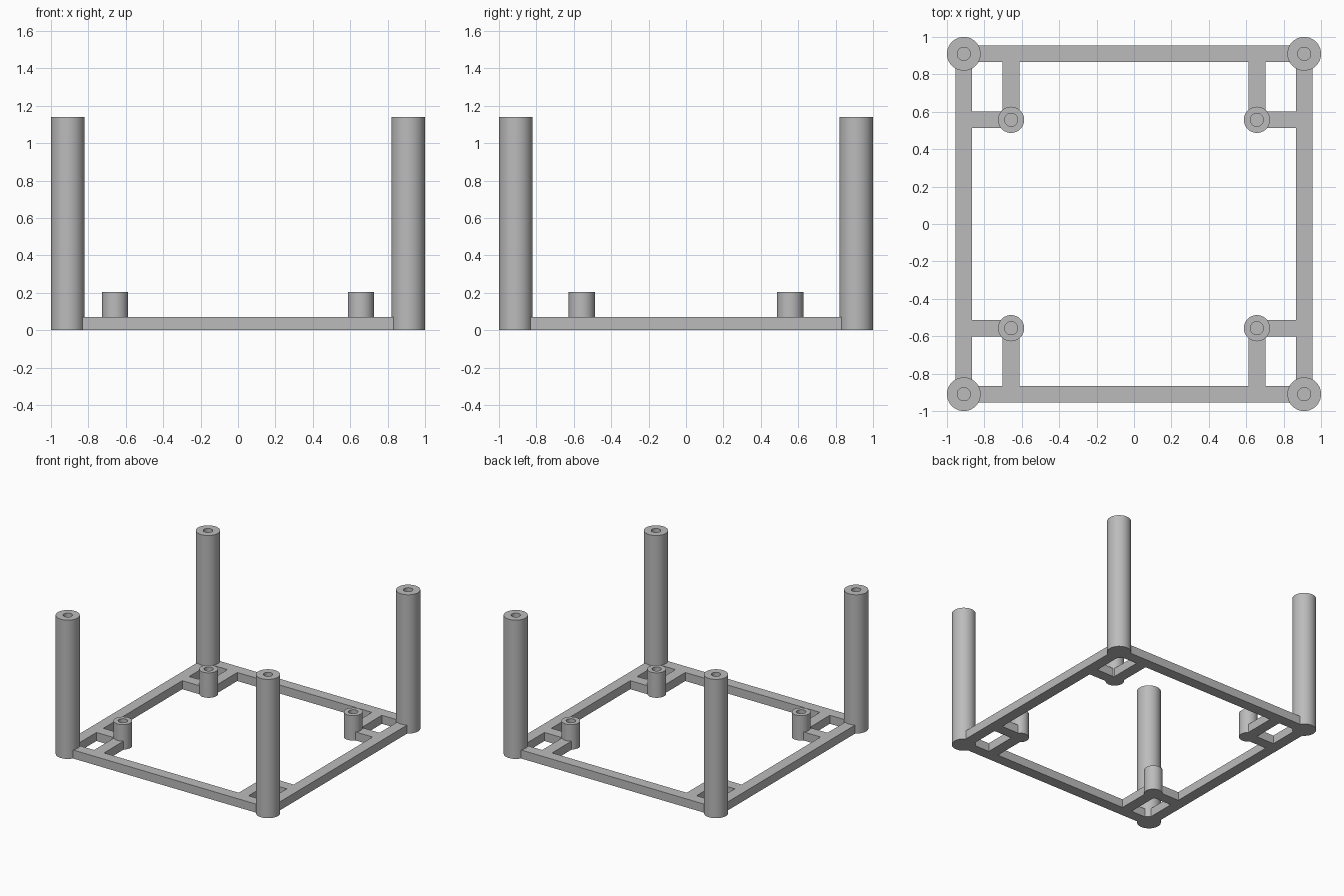
import bpy, bmesh, math

cube = bpy.data.objects.get("Cube")
if cube:
    bpy.data.objects.remove(cube, do_unlink=True)

# Shared sizes
POST = 0.91                   # corner post centre
STUB_X, STUB_Y = 0.657, 0.557  # standoff centre
HALF = 0.045                  # half of rail width
THICK = 0.07                  # rail thickness
BORE = 0.035                  # screw hole radius

grey = bpy.data.materials.new("plain_grey")
grey.use_nodes = True
colour = (0.5, 0.5, 0.5, 1)
grey.diffuse_color = colour
grey.node_tree.nodes["Principled BSDF"].inputs["Base Color"].default_value = colour


def finish(name, bm, mirror=False):
    """Turn a bmesh into an object, mirrored to all four corners on request."""
    bmesh.ops.recalc_face_normals(bm, faces=bm.faces)
    mesh = bpy.data.meshes.new(name)
    bm.to_mesh(mesh)
    bm.free()
    mesh.materials.append(grey)
    obj = bpy.data.objects.new(name, mesh)
    bpy.context.collection.objects.link(obj)
    bpy.ops.object.select_all(action="DESELECT")
    obj.select_set(True)
    bpy.context.view_layer.objects.active = obj
    bpy.ops.object.shade_smooth_by_angle(angle=math.radians(30))
    if mirror:
        mod = obj.modifiers.new("four_corners", "MIRROR")
        mod.use_axis = (True, True, False)
        mod.use_mirror_merge = False
    return obj


def hollow_post(name, x, y, radius, height, depth, sides=64):
    """Round post with a blind screw hole in its top, swept from a profile."""
    bm = bmesh.new()
    profile = [(radius, 0), (radius, height), (BORE, height), (BORE, height - depth)]
    rings = []
    for r, z in profile:
        angles = [2 * math.pi * i / sides for i in range(sides)]
        rings.append([bm.verts.new((x + r * math.cos(a), y + r * math.sin(a), z))
                      for a in angles])
    for low, high in zip(rings, rings[1:]):
        for i in range(sides):
            j = (i + 1) % sides
            bm.faces.new((low[i], low[j], high[j], high[i]))
    bm.faces.new(rings[0])
    bm.faces.new(rings[-1])
    return finish(name, bm, mirror=True)


def raise_faces(bm, faces, height):
    """Extrude flat faces upward into a solid."""
    result = bmesh.ops.extrude_face_region(bm, geom=faces, use_keep_orig=True)
    verts = [g for g in result["geom"] if isinstance(g, bmesh.types.BMVert)]
    bmesh.ops.translate(bm, verts=verts, vec=(0, 0, height))


# Square base frame
bm = bmesh.new()
corners = [(-1, -1), (1, -1), (1, 1), (-1, 1)]
outer, inner = [[bm.verts.new((sx * s, sy * s, 0)) for sx, sy in corners]
                for s in (POST + HALF, POST - HALF)]
faces = [bm.faces.new((outer[i], outer[(i + 1) % 4], inner[(i + 1) % 4], inner[i]))
         for i in range(4)]
raise_faces(bm, faces, THICK)
finish("base_frame", bm)

# L-shaped brackets carrying the standoffs
bm = bmesh.new()
edge = POST - HALF
x0, x1 = STUB_X - HALF, STUB_X + HALF
y0, y1 = STUB_Y - HALF, STUB_Y + HALF
outline = [(x0, y0), (edge, y0), (edge, y1), (x1, y1), (x1, edge), (x0, edge)]
face = bm.faces.new([bm.verts.new((x, y, 0)) for x, y in outline])
raise_faces(bm, [face], THICK)
finish("corner_brackets", bm, mirror=True)

# Tall corner posts and short standoffs
hollow_post("corner_posts", POST, POST, 0.09, 1.14, 0.2)
hollow_post("short_standoffs", STUB_X, STUB_Y, 0.07, 0.205, 0.135)
